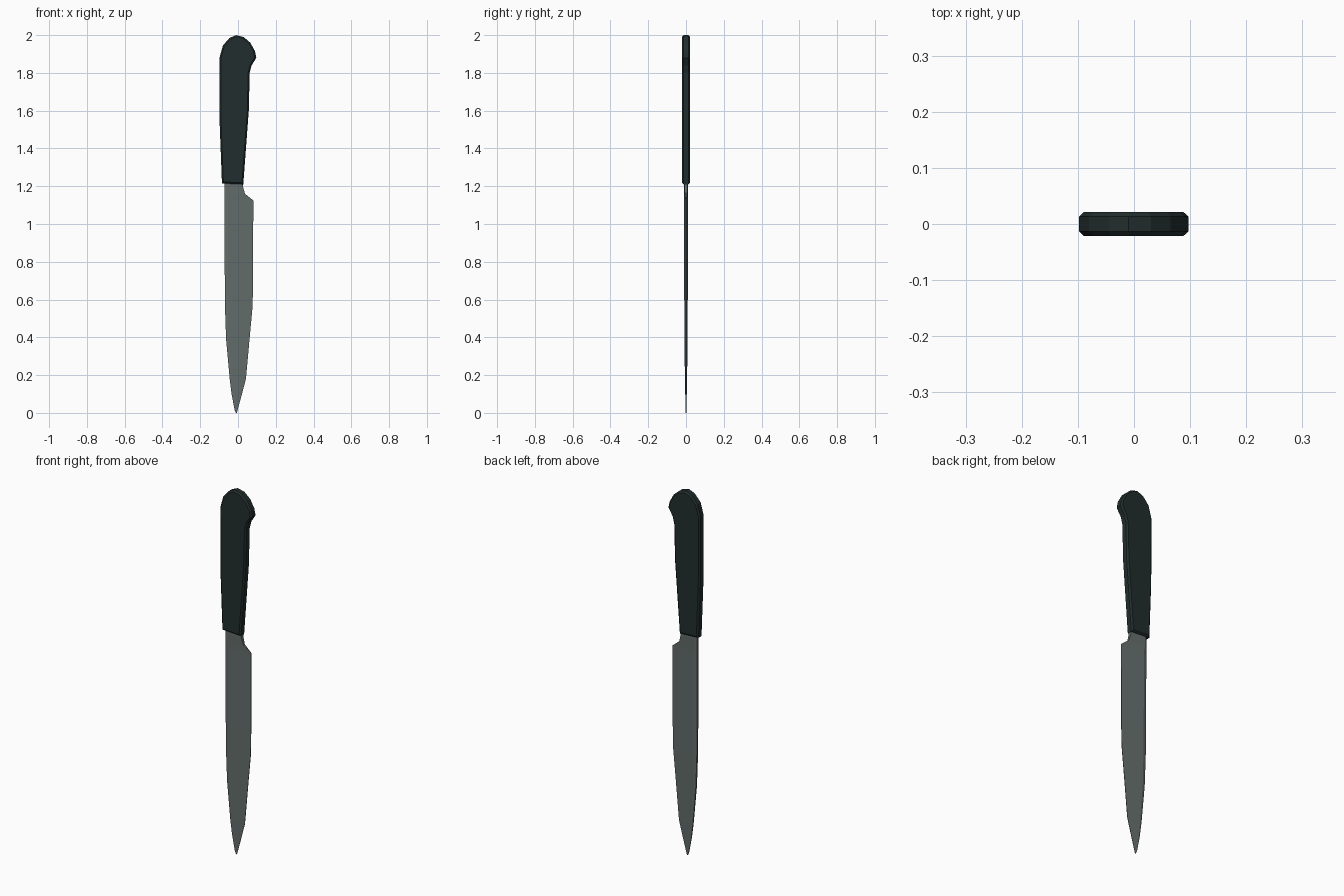
import bpy, bmesh

if "Cube" in bpy.data.objects:
    bpy.data.objects.remove(bpy.data.objects["Cube"])


def material(name, rgb):
    m = bpy.data.materials.new(name)
    m.diffuse_color = (*rgb, 1)
    m.use_nodes = True
    m.node_tree.nodes["Principled BSDF"].inputs["Base Color"].default_value = m.diffuse_color
    return m


def finish(name, bm, mat):
    bmesh.ops.recalc_face_normals(bm, faces=bm.faces[:])
    me = bpy.data.meshes.new(name)
    bm.to_mesh(me)
    bm.free()
    me.materials.append(mat)
    ob = bpy.data.objects.new(name, me)
    bpy.context.collection.objects.link(ob)
    return ob


steel = material("grey steel", (0.127, 0.153, 0.146))
black = material("dark green black", (0.016, 0.027, 0.026))

# Handle: flat outline (x, z), extruded in depth with chamfered rims
outline = [(-0.085, 1.215), (-0.097, 1.53), (-0.098, 1.88), (-0.08, 1.945),
           (-0.045, 1.985), (-0.01, 2.0), (0.03, 1.99), (0.065, 1.96),
           (0.09, 1.915), (0.097, 1.88), (0.072, 1.84), (0.062, 1.80),
           (0.057, 1.60), (0.028, 1.21)]
bm = bmesh.new()
D = 0.021
face = bm.faces.new([bm.verts.new((x, -D, z)) for x, z in outline])
ext = bmesh.ops.extrude_face_region(bm, geom=[face])
for v in ext["geom"]:
    if isinstance(v, bmesh.types.BMVert):
        v.co.y = D
rims = [e for e in bm.edges if abs(e.verts[0].co.y - e.verts[1].co.y) < 1e-6]
bmesh.ops.bevel(bm, geom=rims, offset=0.008, segments=1, affect='EDGES')
finish("handle", bm, black)

# Blade: lofted sections (z, spine x, edge x, half thickness, half edge thickness)
rows = [(1.25, -0.072, 0.024, 0.011, 0.009),
        (1.20, -0.072, 0.026, 0.011, 0.009),
        (1.16, -0.072, 0.037, 0.011, 0.006),
        (1.125, -0.072, 0.081, 0.011, 0.001),
        (0.70, -0.070, 0.080, 0.010, 0.001),
        (0.56, -0.069, 0.077, 0.009, 0.001),
        (0.39, -0.063, 0.061, 0.008, 0.001),
        (0.18, -0.044, 0.042, 0.006, 0.001),
        (0.10, -0.034, 0.021, 0.004, 0.001),
        (0.015, -0.018, -0.002, 0.0025, 0.0008),
        (0.0, -0.011, -0.006, 0.002, 0.0006)]
bm = bmesh.new()
rings = []
for z, xs, xe, t, e in rows:
    xm = xs + 0.12 * (xe - xs)
    section = [(xs, -0.6 * t), (xm, -t), (xe, -e), (xe, e), (xm, t), (xs, 0.6 * t)]
    rings.append([bm.verts.new((x, y, z)) for x, y in section])
for a, b in zip(rings, rings[1:]):
    for i in range(6):
        j = (i + 1) % 6
        bm.faces.new((a[i], a[j], b[j], b[i]))
bm.faces.new(rings[0])
bm.faces.new(rings[-1])
finish("blade", bm, steel)
